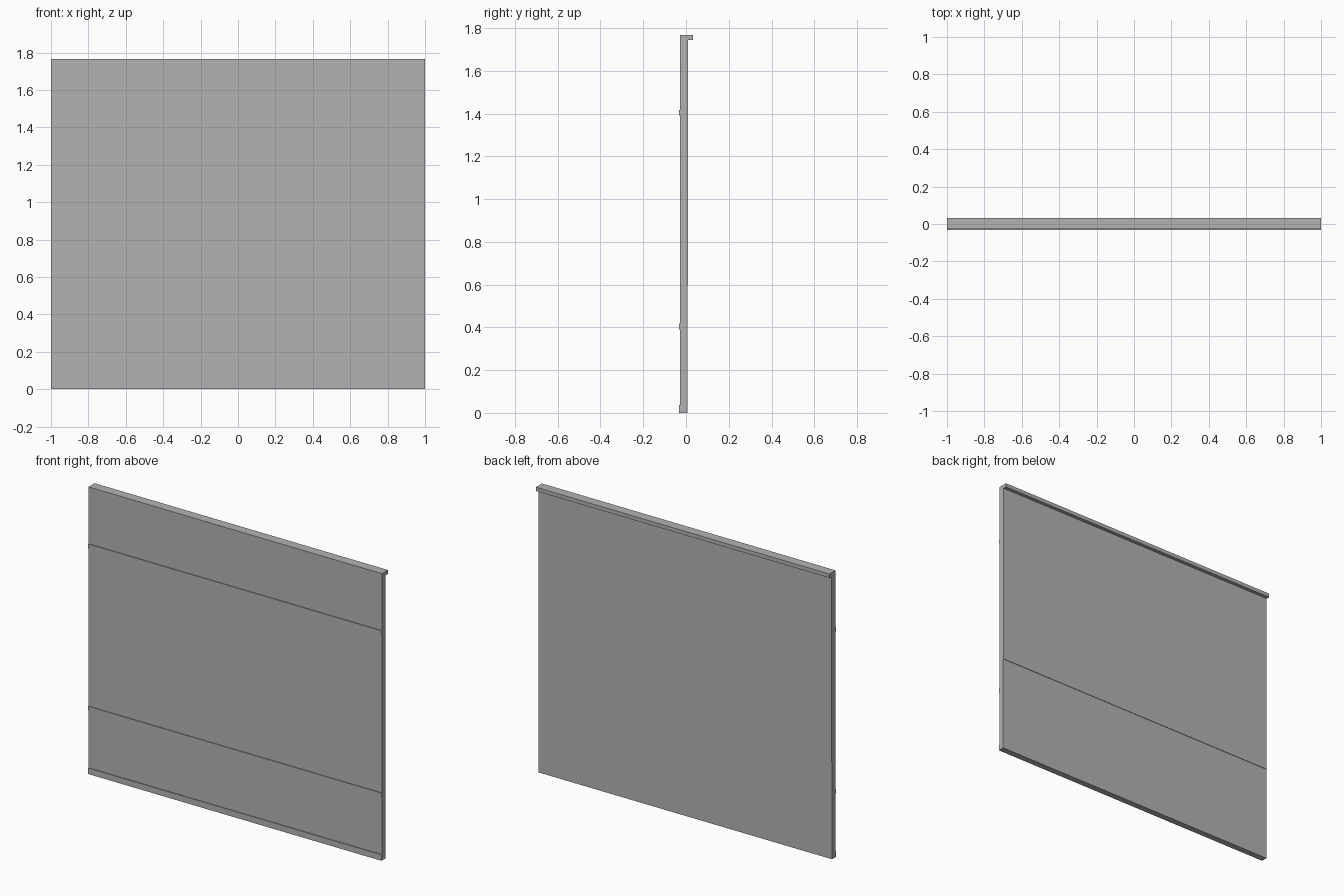
import bpy

# Remove the default cube
cube = bpy.data.objects.get("Cube")
if cube:
    bpy.data.objects.remove(cube, do_unlink=True)

# Single flat grey
grey = bpy.data.materials.new("plain grey")
grey.use_nodes = True
COLOUR = (0.45, 0.45, 0.45, 1)
grey.diffuse_color = COLOUR
grey.node_tree.nodes["Principled BSDF"].inputs["Base Color"].default_value = COLOUR

WIDTH, HEIGHT = 2.0, 1.767
FRONT, BACK = -0.027, 0.01
RAIL_FRONT = -0.032


def extrude_profile(name, points):
    """Sweep a closed (y, z) outline across the full width."""
    n = len(points)
    half = WIDTH / 2
    verts = [(x, y, z) for x in (-half, half) for y, z in points]
    faces = [tuple(reversed(range(n))), tuple(range(n, 2 * n))]
    faces += [(i, (i + 1) % n, n + (i + 1) % n, n + i) for i in range(n)]
    mesh = bpy.data.meshes.new(name)
    mesh.from_pydata(verts, [], faces)
    mesh.materials.append(grey)
    obj = bpy.data.objects.new(name, mesh)
    bpy.context.collection.objects.link(obj)
    return obj


def rail(name, y0, y1, z0, z1):
    return extrude_profile(name, [(y0, z0), (y1, z0), (y1, z1), (y0, z1)])


# Wall panel with a slight step at the back and a top lip facing backward
STEP, LIP = 0.597, 1.743
extrude_profile("wall_panel", [
    (FRONT, 0), (BACK - 0.003, 0), (BACK - 0.003, STEP), (BACK, STEP),
    (BACK, LIP), (0.032, LIP), (0.032, HEIGHT), (FRONT, HEIGHT)])

# Horizontal rails on the front
rail("skirting_rail", RAIL_FRONT, FRONT, 0, 0.037)
rail("lower_rail", RAIL_FRONT, FRONT, 0.39, 0.417)
rail("upper_rail", RAIL_FRONT, FRONT, 1.39, 1.417)
